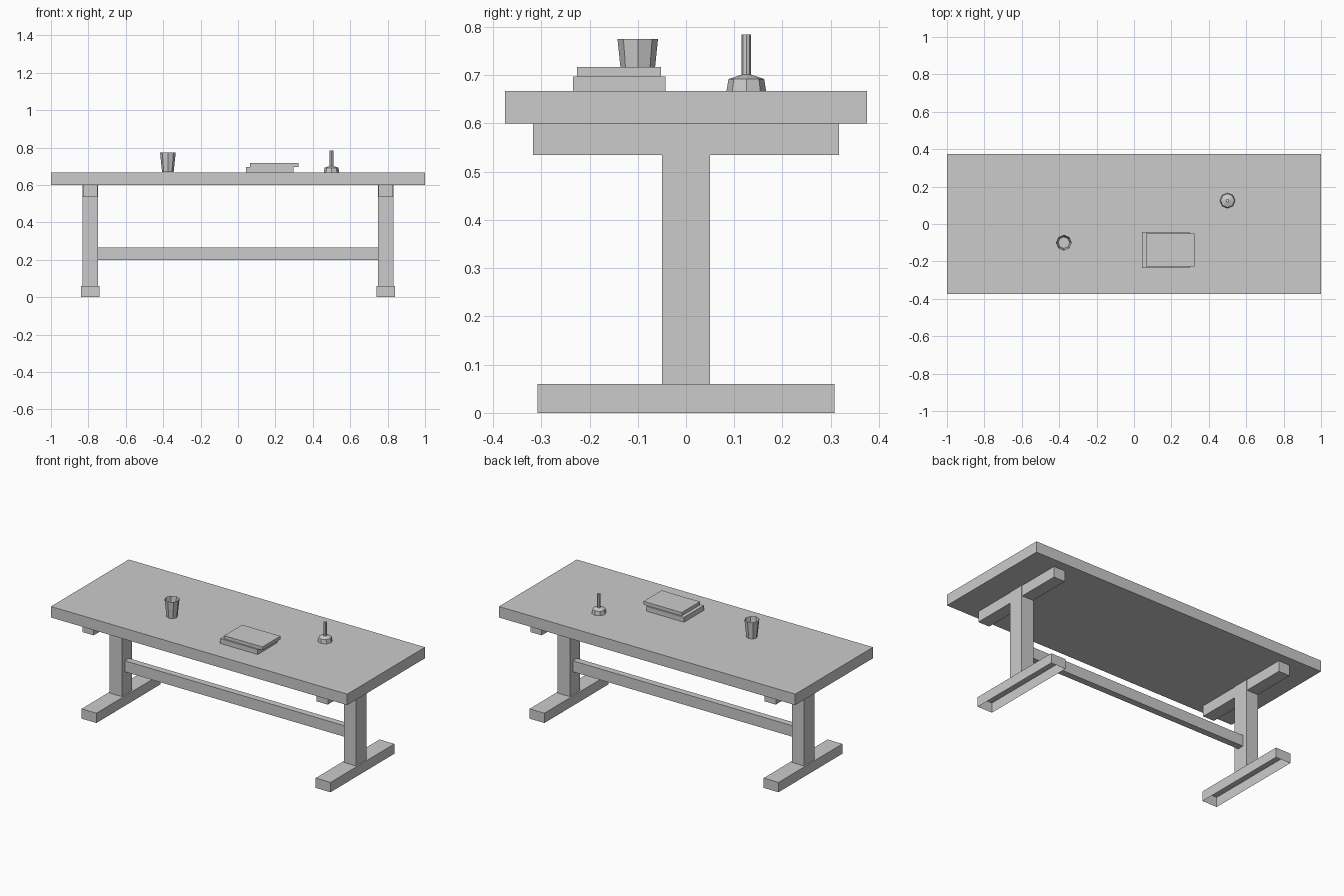
import bpy
import bmesh
import math
from mathutils import Vector

if "Cube" in bpy.data.objects:
    bpy.data.objects.remove(bpy.data.objects["Cube"], do_unlink=True)

# One plain grey for everything
grey = bpy.data.materials.new("plain_grey")
grey.use_nodes = True
colour = (0.6, 0.6, 0.6, 1)
grey.diffuse_color = colour
grey.node_tree.nodes["Principled BSDF"].inputs["Base Color"].default_value = colour

UP, DOWN = Vector((0, 0, 1)), Vector((0, 0, -1))
LEFT, RIGHT = Vector((1, 0, 0)), Vector((-1, 0, 0))


def finish(name, bm):
    mesh = bpy.data.meshes.new(name)
    bm.to_mesh(mesh)
    bm.free()
    mesh.materials.append(grey)
    obj = bpy.data.objects.new(name, mesh)
    bpy.context.collection.objects.link(obj)
    return obj


def box(name, x, y, z, open_sides=()):
    """Box between (low, high) pairs, leaving out the open sides."""
    bm = bmesh.new()
    bmesh.ops.create_cube(bm, size=1)
    for v in bm.verts:
        v.co = [sum(r) / 2 + c * (r[1] - r[0]) for c, r in zip(v.co, (x, y, z))]
    bm.normal_update()
    gone = [f for f in bm.faces if any(f.normal.dot(d) > 0.9 for d in open_sides)]
    bmesh.ops.delete(bm, geom=gone, context="FACES")
    return finish(name, bm)


def turned(name, x, y, profile, cap_first=False, cap_last=False, sides=8):
    """Faceted turned shape from (radius, height) pairs."""
    bm = bmesh.new()
    rings = []
    for r, z in profile:
        angles = [math.tau * i / sides for i in range(sides)]
        rings.append([bm.verts.new((x + r * math.cos(a), y + r * math.sin(a), z))
                      for a in angles])
    for low, high in zip(rings, rings[1:]):
        for i in range(sides):
            j = (i + 1) % sides
            bm.faces.new((low[i], low[j], high[j], high[i]))
    if cap_first:
        bm.faces.new(rings[0])
    if cap_last:
        bm.faces.new(rings[-1])
    return finish(name, bm)


# Table top
TOP = 0.667
UNDER = 0.6
box("table_top", (-1, 1), (-0.375, 0.375), (UNDER, TOP))

# Trestle at each end: hollow foot, post and cross beam
for side, s in (("left", 1), ("right", -1)):
    def span(half, centre=0.79 * s):
        return (centre - half, centre + half)
    box(side + "_foot", span(0.05), (-0.308, 0.308), (0, 0.06), [DOWN])
    box(side + "_post", span(0.041), (-0.05, 0.05), (0.06, UNDER), [UP, DOWN])
    box(side + "_cross_beam", span(0.038), (-0.317, 0.317), (0.535, UNDER), [UP])

# Stretcher between the posts
box("stretcher", (-0.75, 0.75), (-0.02, 0.02), (0.2, 0.267), [LEFT, RIGHT])

# Two stacked books
box("lower_book", (0.043, 0.297), (-0.234, -0.043), (TOP, 0.697), [DOWN])
box("upper_book", (0.065, 0.323), (-0.226, -0.052), (0.697, 0.717), [DOWN])

# Open cup with thin walls
turned("cup", -0.375, -0.1, [(0.031, TOP + 0.002), (0.042, 0.775)], cap_first=True)

# Candle in its holder
turned("candle_holder", 0.5, 0.125,
       [(0.041, TOP), (0.037, 0.692), (0.01, 0.701)], cap_last=True)
turned("candle", 0.5, 0.125, [(0.01, 0.69), (0.01, 0.784)], cap_last=True)
